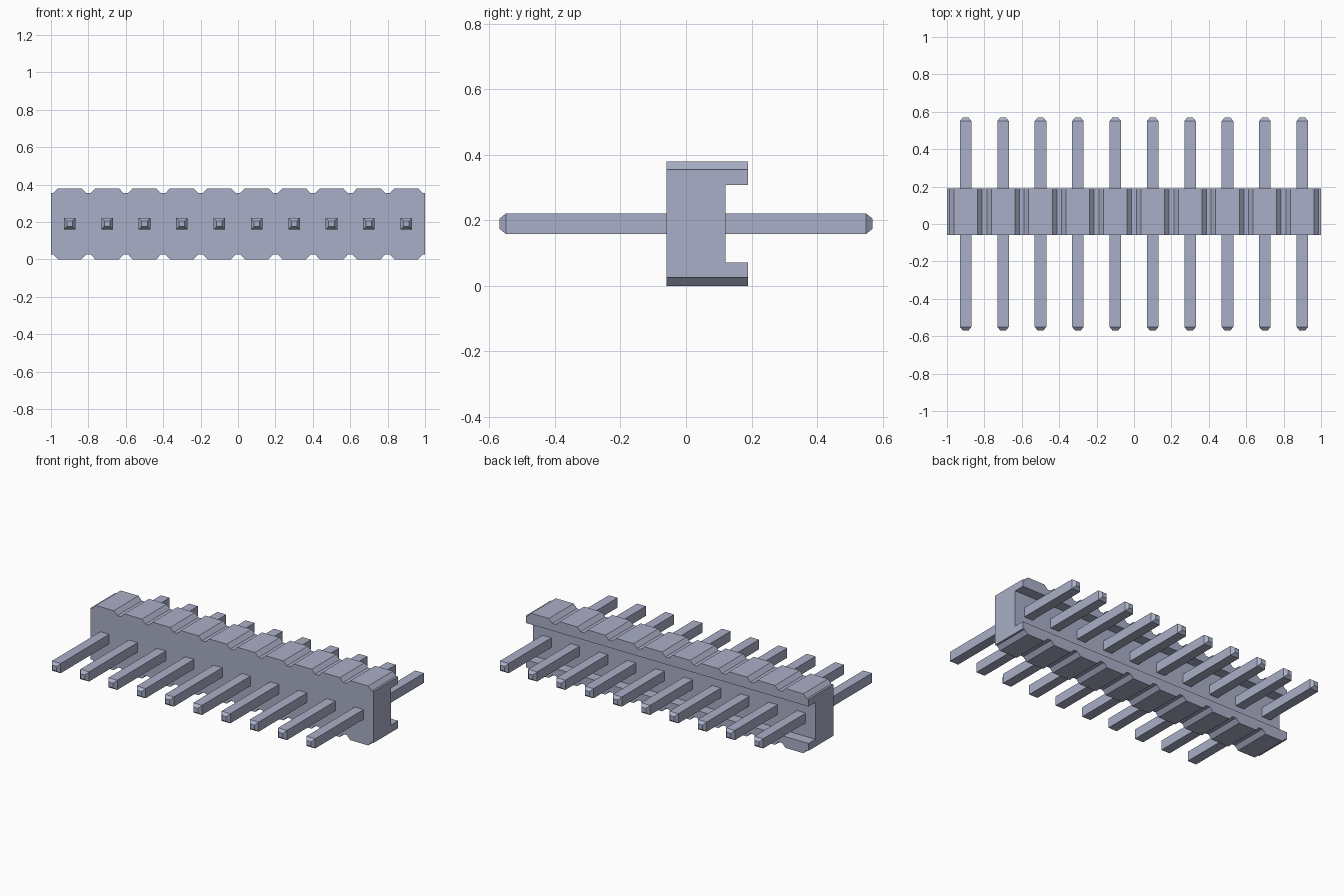
import bpy
import bmesh

PINS = 10
PITCH = 0.2
HEIGHT = 0.38
MID = HEIGHT / 2

cube = bpy.data.objects.get("Cube")
if cube:
    bpy.data.objects.remove(cube, do_unlink=True)

metal = bpy.data.materials.new("blue_grey")
metal.use_nodes = True
colour = (0.40, 0.43, 0.57, 1)
metal.diffuse_color = colour
metal.node_tree.nodes["Principled BSDF"].inputs["Base Color"].default_value = colour


def finish(name, bm):
    bmesh.ops.recalc_face_normals(bm, faces=bm.faces)
    mesh = bpy.data.meshes.new(name)
    bm.to_mesh(mesh)
    bm.free()
    mesh.materials.append(metal)
    obj = bpy.data.objects.new(name, mesh)
    bpy.context.collection.objects.link(obj)
    return obj


def box(name, x, y, z):
    bm = bmesh.new()
    bmesh.ops.create_cube(bm, size=1)
    for v in bm.verts:
        for axis, (low, high) in enumerate((x, y, z)):
            v.co[axis] = low if v.co[axis] < 0 else high
    return finish(name, bm)


# Housing: scalloped outline, extruded front to back
half = PITCH / 2
cell = [(-half + 0.013, 0.025), (-half + 0.037, 0),
        (half - 0.037, 0), (half - 0.013, 0.025)]
centres = [(i - (PINS - 1) / 2) * PITCH for i in range(PINS)]
bottom = [(-1, 0.025)] + [(c + x, z) for c in centres for x, z in cell] + [(1, 0.025)]
outline = bottom + [(x, HEIGHT - z) for x, z in reversed(bottom)]

bm = bmesh.new()
face = bm.faces.new([bm.verts.new((x, -0.06, z)) for x, z in outline])
new = bmesh.ops.extrude_face_region(bm, geom=[face])["geom"]
bmesh.ops.translate(bm, vec=(0, 0.25, 0),
                    verts=[g for g in new if isinstance(g, bmesh.types.BMVert)])
housing = finish("housing", bm)

# Channel along the back of the housing
cutter = box("channel_cutter", (-1.1, 1.1), (0.12, 0.3), (0.072, HEIGHT - 0.072))
cutter.hide_render = True
cut = housing.modifiers.new("channel", 'BOOLEAN')
cut.operation = 'DIFFERENCE'
cut.solver = 'EXACT'
cut.object = cutter
bpy.context.view_layer.objects.active = housing
bpy.ops.object.modifier_apply(modifier=cut.name)
bpy.data.objects.remove(cutter, do_unlink=True)

# Square pins with tapered tips
sections = [(-0.57, 0.015), (-0.55, 0.031), (0.55, 0.031), (0.57, 0.015)]
for number, c in enumerate(centres, 1):
    bm = bmesh.new()
    rings = [[bm.verts.new((c + sx * r, y, MID + sz * r))
              for sx, sz in ((-1, -1), (1, -1), (1, 1), (-1, 1))]
             for y, r in sections]
    for a, b in zip(rings, rings[1:]):
        for k in range(4):
            n = (k + 1) % 4
            bm.faces.new((a[k], a[n], b[n], b[k]))
    bm.faces.new(rings[0])
    bm.faces.new(rings[-1])
    finish(f"pin_{number}", bm)
